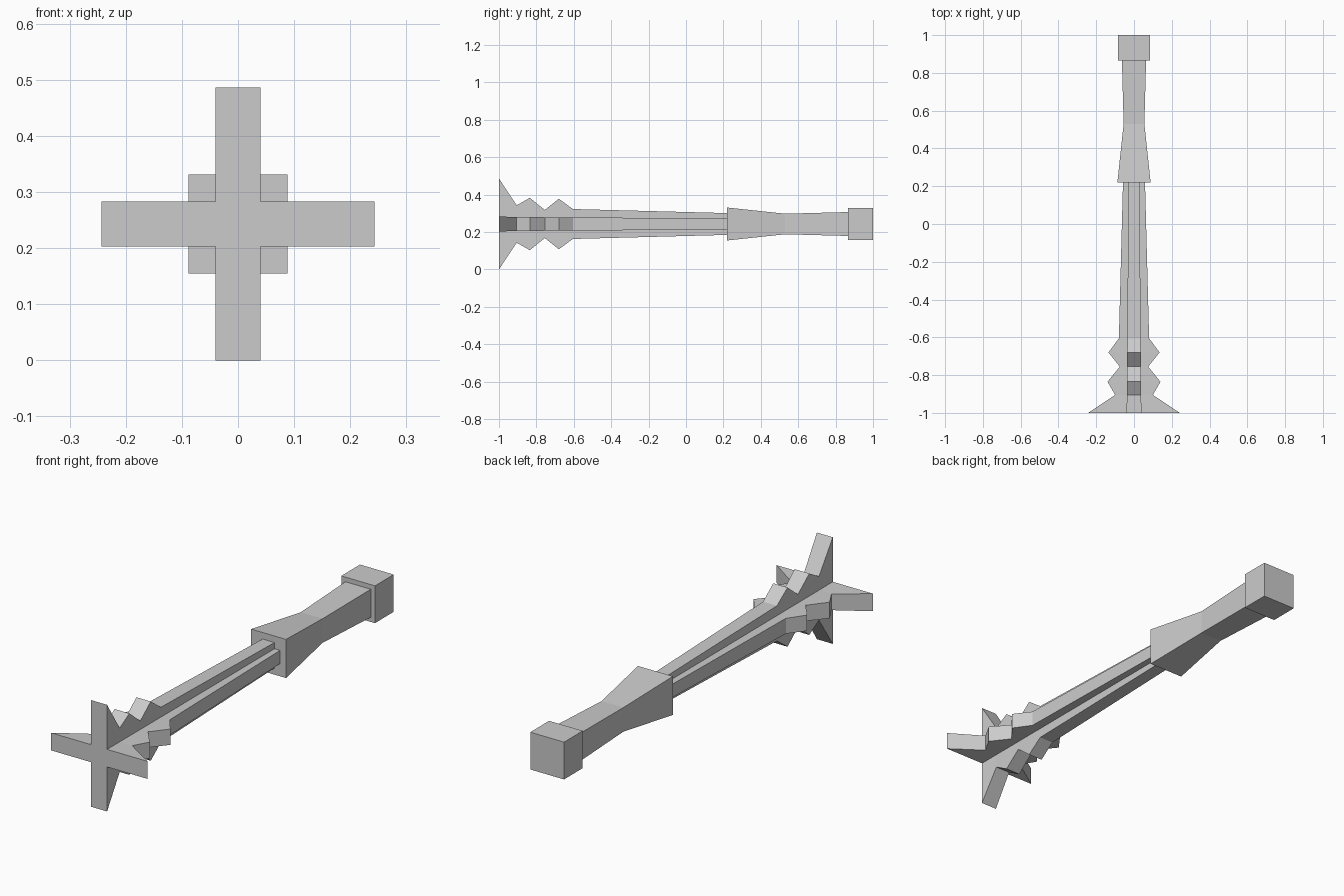
import bpy
import bmesh

AXIS_Z = 0.243

old = bpy.data.objects.get("Cube")
if old:
    bpy.data.objects.remove(old, do_unlink=True)

grey = bpy.data.materials.new("plain_grey")
grey.use_nodes = True
colour = (0.6, 0.6, 0.6, 1)
grey.diffuse_color = colour
grey.node_tree.nodes["Principled BSDF"].inputs["Base Color"].default_value = colour


def square(r):
    return [(r, -r), (r, r), (-r, r), (-r, -r)]


def cross(r, w):
    # One arm's three corners, turned through four quarter turns
    points = []
    arm = [(r, -w), (r, w), (w, w)]
    for _ in range(4):
        points += arm
        arm = [(-z, x) for x, z in arm]
    return points


def loft(name, sections):
    """Skin a row of (y, outline) sections and cap both ends."""
    bm = bmesh.new()
    rings = [[bm.verts.new((x, y, AXIS_Z + z)) for x, z in outline]
             for y, outline in sections]
    for a, b in zip(rings, rings[1:]):
        for i in range(len(a)):
            j = (i + 1) % len(a)
            bm.faces.new((a[i], a[j], b[j], b[i]))
    bm.faces.new(rings[0])
    bm.faces.new(rings[-1])
    bmesh.ops.recalc_face_normals(bm, faces=bm.faces)
    mesh = bpy.data.meshes.new(name)
    bm.to_mesh(mesh)
    bm.free()
    mesh.materials.append(grey)
    obj = bpy.data.objects.new(name, mesh)
    bpy.context.collection.objects.link(obj)
    return obj


# Four-finned shaft with a flared, notched head: y, fin reach, half thickness
fins = [(-1, 0.243, 0.04), (-0.905, 0.1, 0.037), (-0.835, 0.14, 0.037),
        (-0.755, 0.075, 0.036), (-0.68, 0.135, 0.036), (-0.605, 0.08, 0.035),
        (0.23, 0.058, 0.03)]
loft("finned_shaft", [(y, cross(r, w)) for y, r, w in fins])

# Square grip, wide at the guard and narrow in the middle
grip = [(0.22, 0.088), (0.53, 0.055), (0.87, 0.064)]
loft("grip", [(y, square(r)) for y, r in grip])

# Block at the end of the grip
loft("pommel", [(y, square(0.085)) for y in (0.865, 1)])
